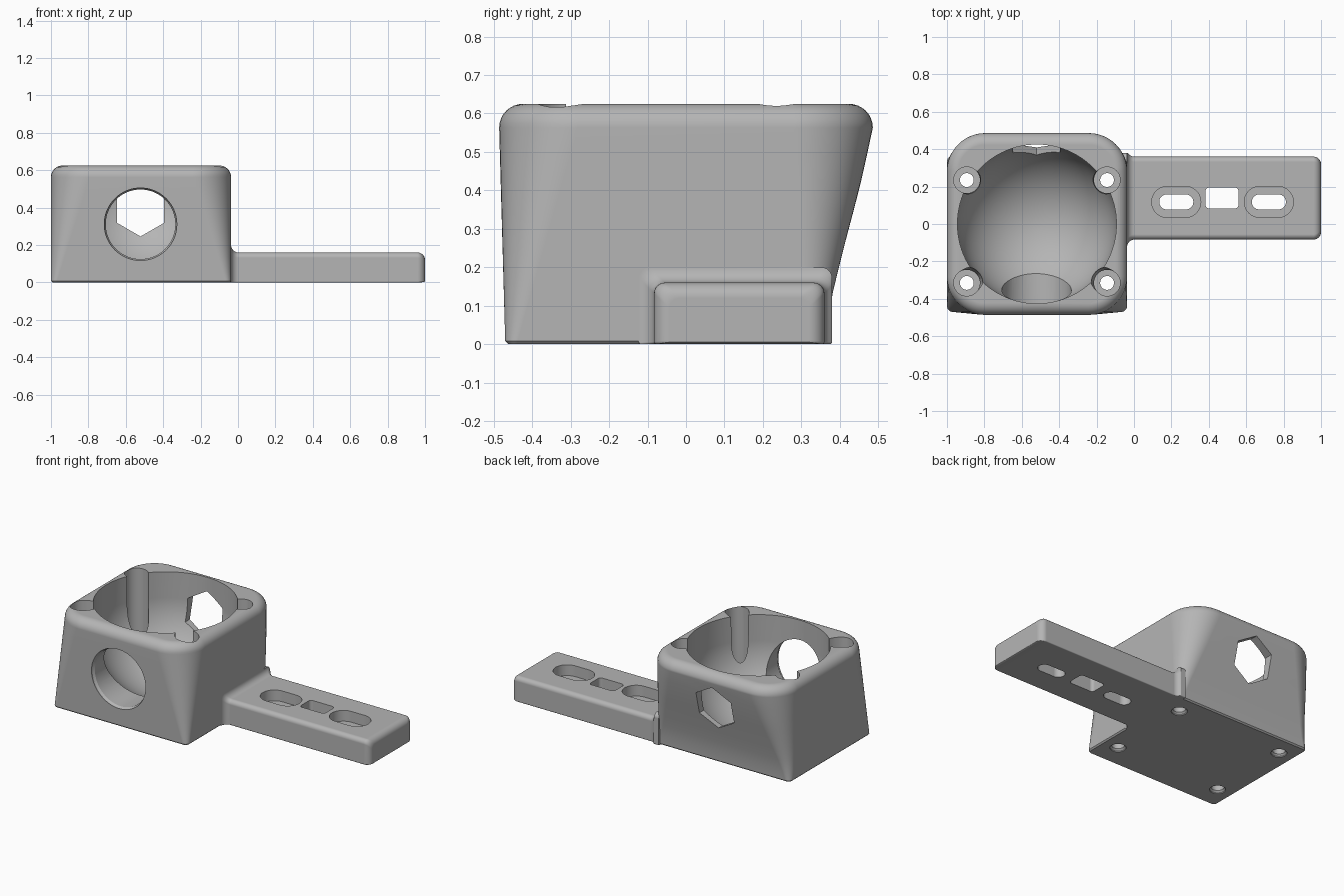
import bpy, bmesh
from math import pi, sin, cos, sqrt, radians
from mathutils import Vector

cube = bpy.data.objects.get("Cube")
if cube:
    bpy.data.objects.remove(cube, do_unlink=True)

grey = bpy.data.materials.new("light_grey_plastic")
grey.use_nodes = True
grey.diffuse_color = (0.46, 0.46, 0.46, 1)
grey.node_tree.nodes["Principled BSDF"].inputs["Base Color"].default_value = grey.diffuse_color

CX = -0.519          # centre of the housing and its bowl


def loft(name, rings):
    """Closed solid skinned through rings of equal point count."""
    bm = bmesh.new()
    loops = [[bm.verts.new(p) for p in ring] for ring in rings]
    for a, b in zip(loops, loops[1:]):
        for i in range(len(a)):
            j = (i + 1) % len(a)
            bm.faces.new((a[i], a[j], b[j], b[i]))
    bm.faces.new(loops[0])
    bm.faces.new(loops[-1])
    bmesh.ops.recalc_face_normals(bm, faces=bm.faces)
    mesh = bpy.data.meshes.new(name)
    bm.to_mesh(mesh)
    bm.free()
    mesh.materials.append(grey)
    obj = bpy.data.objects.new(name, mesh)
    bpy.context.collection.objects.link(obj)
    return obj


def round_rect(x0, x1, y0, y1, radii, n=12):
    """Outline points; radii run from the upper right corner anticlockwise."""
    corners = ((x1, y1, -1, -1), (x0, y1, 1, -1), (x0, y0, 1, 1), (x1, y0, -1, 1))
    pts = []
    for k, ((x, y, sx, sy), r) in enumerate(zip(corners, radii)):
        for i in range(n + 1):
            a = (k + i / n) * pi / 2
            pts.append((x + sx * r + r * cos(a), y + sy * r + r * sin(a)))
    return pts


def circle(x, y, r, n=48, phase=0.0):
    return [(x + r * cos(2 * pi * i / n + phase), y + r * sin(2 * pi * i / n + phase))
            for i in range(n)]


def at_z(pts, z):
    return [Vector((x, y, z)) for x, y in pts]


def at_y(pts, y):
    return [Vector((x, y, z)) for x, z in pts]


def boolean(target, tool, operation):
    mod = target.modifiers.new("boolean", 'BOOLEAN')
    mod.operation, mod.solver, mod.object = operation, 'EXACT', tool
    bpy.context.view_layer.objects.active = target
    bpy.ops.object.modifier_apply(modifier=mod.name)
    bpy.data.objects.remove(tool, do_unlink=True)


# Housing: small corners at the base grow into large ones at the top
BACK = ((0, 0.365), (0.07, 0.37), (0.15, 0.385), (0.28, 0.418), (0.4, 0.45), (0.56, 0.486))


def back_y(z):
    for (z0, y0), (z1, y1) in zip(BACK, BACK[1:]):
        if z <= z1:
            return y0 + (y1 - y0) * (z - z0) / (z1 - z0)
    return BACK[-1][1]


def housing_ring(z, inset=0.0):
    t = min(z / 0.56, 1)
    r = 0.03 + 0.175 * t - inset
    pts = round_rect(-1 + inset, -0.037 - inset, -0.47 - 0.016 * t + inset,
                     back_y(z) - inset, [r] * 4)
    return at_z(pts, z)


EDGE = 0.062
rings = [housing_ring(0, 0.008), housing_ring(0.008)]
rings += [housing_ring(0.07 * i) for i in range(1, 8)]
rings += [housing_ring(0.625 - EDGE + EDGE * sin(a), EDGE * (1 - cos(a)))
          for a in (i * pi / 16 for i in range(9))]
housing = loft("camera_style_housing", rings)
housing.name = "housing_with_mounting_arm"


# Mounting arm: cross sections along x, flared at the root, rounded at the tip
def arm_ring(x, grow, low=0.0):
    pts = round_rect(-0.083 - grow, 0.36 + min(grow, 0.02), low, 0.16 + grow,
                     (0.028, 0.028, 0.006, 0.006), 6)
    return [Vector((x, y, z)) for y, z in pts]


FLARE, TIP = 0.04, 0.04
arm_rings = [arm_ring(-0.07, FLARE)]
arm_rings += [arm_ring(-0.037 + FLARE * (1 - cos(a)), FLARE * (1 - sin(a)))
              for a in (i * pi / 16 for i in range(9))]
arm_rings += [arm_ring(1 - TIP + TIP * sin(a), -TIP * (1 - cos(a)), 0.006 * (1 - cos(a)))
              for a in (i * pi / 16 for i in range(9))]
boolean(housing, loft("arm", arm_rings), 'UNION')

cutters = []

# Bowl: hemisphere below, straight wall above
R, ZC = 0.425, 0.457
bowl = [at_z(circle(CX, 0, R * cos(a), 96), ZC - R * sin(a))
        for a in (radians(89 - 89 * i / 24) for i in range(25))]
cutters.append(loft("bowl_cutter", bowl + [at_z(circle(CX, 0, R, 96), 0.8)]))

# Round front opening with a thin chamfer, and hexagonal back opening
cutters.append(loft("front_cutter", [at_y(circle(CX - 0.002, 0.311, r, 64), y) for r, y in
                                     ((0.194, -0.6), (0.194, -0.468), (0.186, -0.455), (0.186, -0.1))]))
cutters.append(loft("hex_cutter", [at_y(circle(CX - 0.002, 0.39, 0.144, 6, pi / 2), y)
                                   for y in (0.15, 0.6)]))


# Screw wells: deep wells that flare toward the bowl, with through holes
def well_ring(x, y, z, shift):
    inward = (Vector((CX, 0)) - Vector((x, y))).normalized()
    pts = []
    for px, py in circle(0, 0, 0.07):
        d = Vector((px, py))
        d += inward * shift * max(0, d.dot(inward)) / 0.07
        pts.append((x + d.x, y + d.y))
    return at_z(pts, z)


for sx in (-0.375, 0.375):
    for y in (0.235, -0.315):
        x = CX + sx
        cutters.append(loft("well_cutter", [well_ring(x, y, z, s) for z, s in
                                            ((0.1, 0), (0.22, 0), (0.4, 0.025), (0.7, 0.04))]))
        cutters.append(loft("screw_cutter", [at_z(circle(x, y, r, 32), z) for r, z in
                                             ((0.047, -0.05), (0.047, 0.006), (0.037, 0.016), (0.037, 0.15))]))


# Arm slots: stepped long slots either side of a square through hole
def slot(x, half, r, z0, z1):
    pts = round_rect(x - half, x + half, 0.118 - r, 0.118 + r, [r - 0.0005] * 4)
    cutters.append(loft("slot_cutter", [at_z(pts, z0), at_z(pts, z1)]))


for x in (0.226, 0.721):
    slot(x, 0.131, 0.083, 0.09, 0.3)
    slot(x, 0.091, 0.04, -0.1, 0.2)
window = round_rect(0.382, 0.559, 0.083, 0.195, [0.02] * 4, 6)
cutters.append(loft("window_cutter", [at_z(window, -0.1), at_z(window, 0.3)]))

for cutter in cutters:
    boolean(housing, cutter, 'DIFFERENCE')

# Smooth shading with crisp edges
bpy.ops.object.select_all(action='DESELECT')
housing.select_set(True)
bpy.context.view_layer.objects.active = housing
bpy.ops.object.shade_smooth_by_angle(angle=radians(30))
weighted = housing.modifiers.new("weighted_normals", 'WEIGHTED_NORMAL')
weighted.keep_sharp = True
